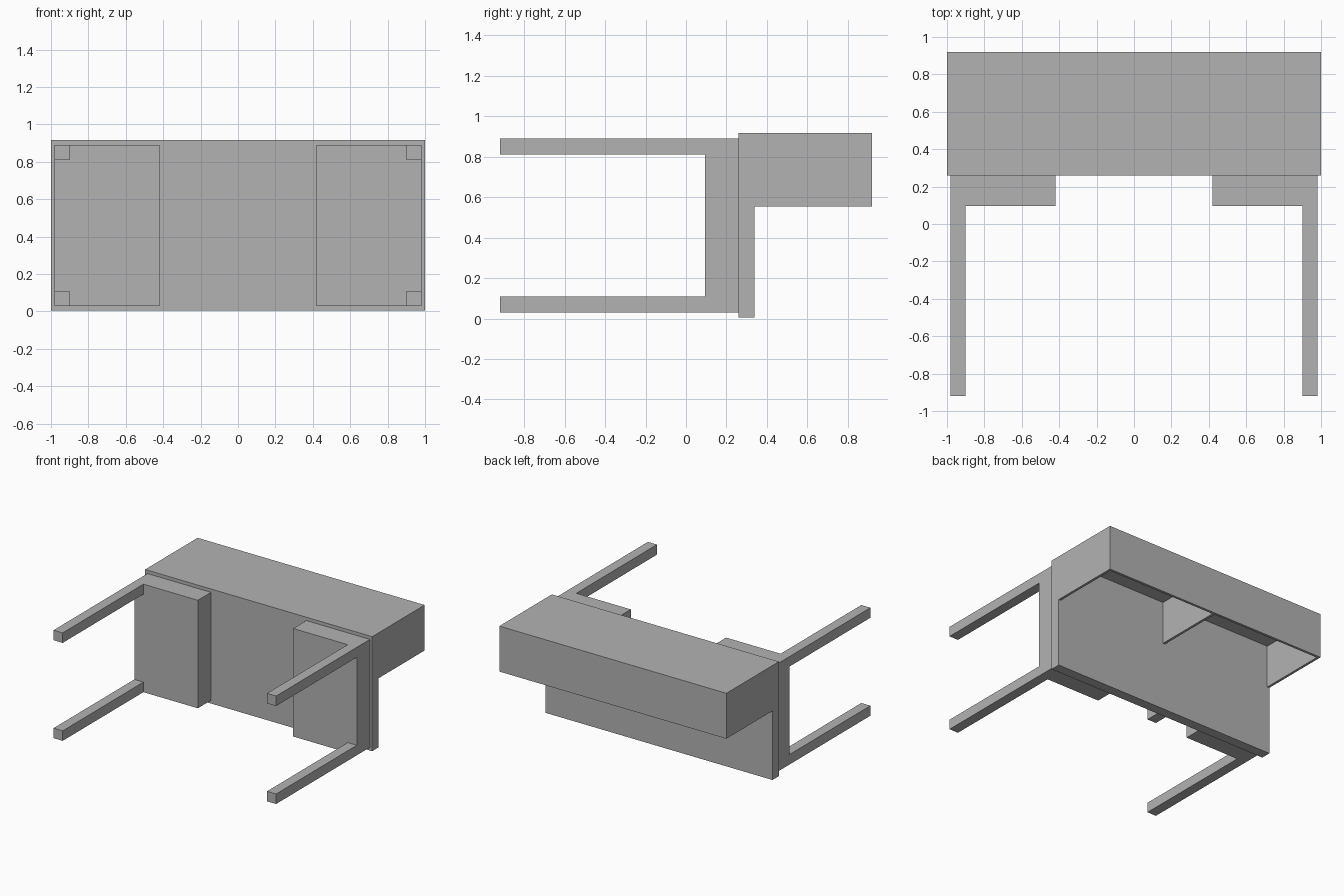
import bpy
import bmesh

cube = bpy.data.objects.get("Cube")
if cube:
    bpy.data.objects.remove(cube, do_unlink=True)

grey = bpy.data.materials.new("plain grey")
grey.use_nodes = True
colour = (0.45, 0.45, 0.45, 1)
grey.diffuse_color = colour
grey.node_tree.nodes["Principled BSDF"].inputs["Base Color"].default_value = colour


def box(name, low, high):
    """Flat-faced box between two opposite corners."""
    bm = bmesh.new()
    bmesh.ops.create_cube(bm, size=1)
    for v in bm.verts:
        for i in range(3):
            v.co[i] = low[i] if v.co[i] < 0 else high[i]
    mesh = bpy.data.meshes.new(name)
    bm.to_mesh(mesh)
    bm.free()
    mesh.materials.append(grey)
    obj = bpy.data.objects.new(name, mesh)
    bpy.context.collection.objects.link(obj)
    return obj


def mirrored_box(name, low, high):
    """Box on the left with its twin on the right."""
    obj = box(name, low, high)
    obj.modifiers.new("Mirror", "MIRROR").use_axis[0] = True
    return obj


# Main levels
bottom, rim, top = 0.005, 0.555, 0.917
front, panel_back, back = 0.26, 0.34, 0.92
wall = 0.02

# Upright main panel
box("main_panel", (-1, front, bottom), (1, panel_back, top))

# Hollow compartment behind the panel, open underneath
box("compartment_top", (-1, panel_back, top - wall), (1, back, top))
box("compartment_back", (-1, back - wall, rim), (1, back, top - wall))
mirrored_box("compartment_side", (1 - wall, panel_back, rim), (1, back - wall, top - wall))
box("compartment_divider", (-wall / 2, panel_back, rim), (wall / 2, back - wall, top - wall))

# Pair of thick blocks on the front of the panel
block_front = 0.095
mirrored_box("front_block", (0.42, block_front, 0.03), (0.98, front, 0.89))

# Four long square legs at the outer corners of the blocks
for name, z in (("lower_leg", 0.03), ("upper_leg", 0.81)):
    mirrored_box(name, (0.90, -0.92, z), (0.98, block_front, z + 0.08))
